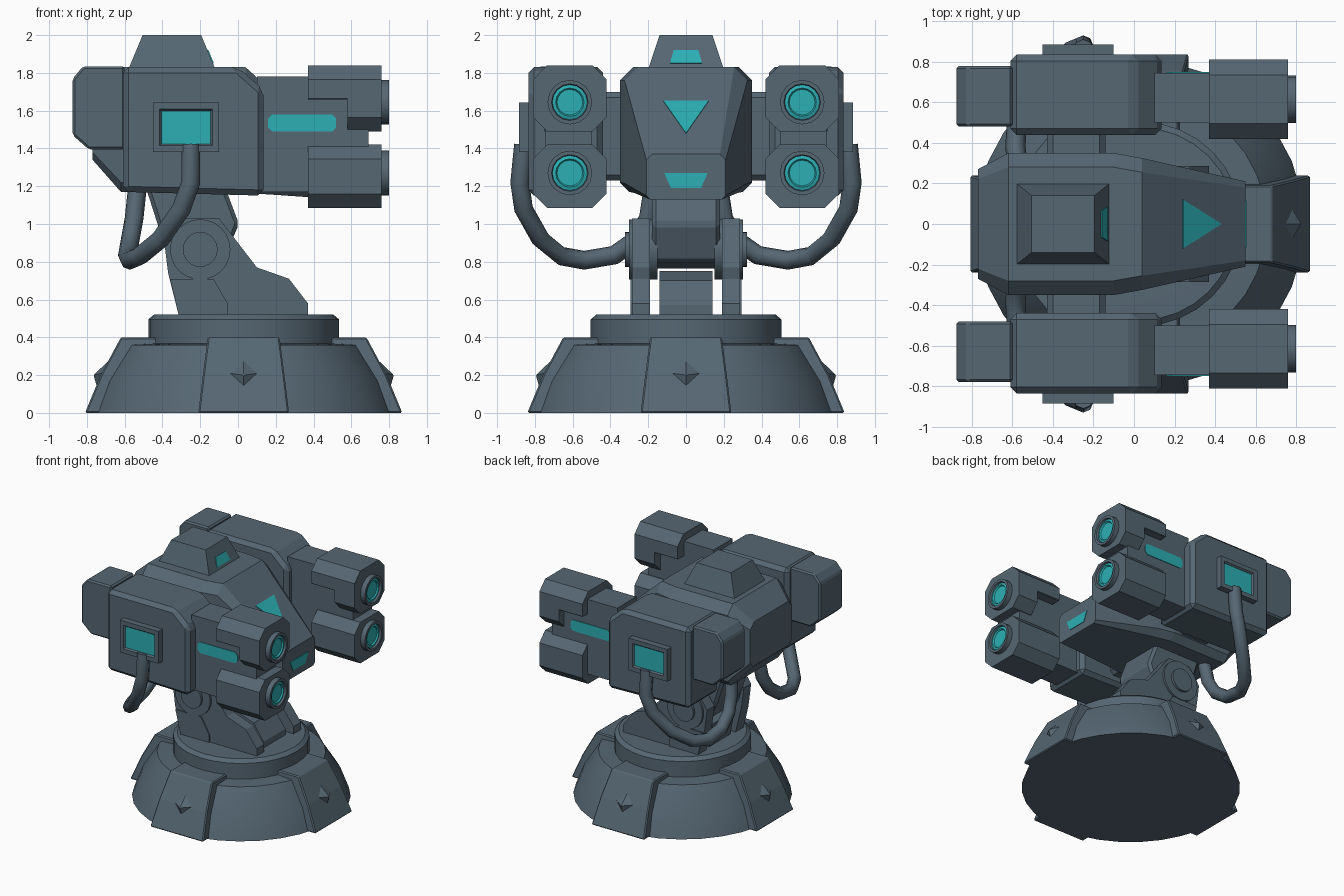
import bpy, bmesh
from math import sin, cos, pi, radians
from mathutils import Vector

if "Cube" in bpy.data.objects:
    bpy.data.objects.remove(bpy.data.objects["Cube"])


def material(name, rgb):
    m = bpy.data.materials.new(name)
    m.diffuse_color = (*rgb, 1)
    m.use_nodes = True
    m.node_tree.nodes["Principled BSDF"].inputs["Base Color"].default_value = m.diffuse_color
    return m


SLATE = material("slate_metal", (0.092, 0.135, 0.172))
TEAL = material("teal_glass", (0.025, 0.43, 0.46))


def loft(name, rings, mat=SLATE, mirror=False, bevel=0, smooth=False):
    """Skin a list of equal-length point rings and cap both ends."""
    bm = bmesh.new()
    vs = [[bm.verts.new(p) for p in r] for r in rings]
    n = len(vs[0])
    for a, b in zip(vs, vs[1:]):
        for i in range(n):
            bm.faces.new((a[i], a[(i + 1) % n], b[(i + 1) % n], b[i]))
    bm.faces.new(vs[0])
    bm.faces.new(vs[-1])
    bmesh.ops.recalc_face_normals(bm, faces=bm.faces)
    me = bpy.data.meshes.new(name)
    bm.to_mesh(me)
    bm.free()
    me.materials.append(mat)
    ob = bpy.data.objects.new(name, me)
    bpy.context.collection.objects.link(ob)
    if smooth:
        bpy.ops.object.select_all(action='DESELECT')
        bpy.context.view_layer.objects.active = ob
        ob.select_set(True)
        bpy.ops.object.shade_smooth_by_angle(angle=radians(32))
    if bevel:
        b = ob.modifiers.new("bevel", 'BEVEL')
        b.width, b.segments, b.limit_method = bevel, 1, 'ANGLE'
    if mirror:
        m = ob.modifiers.new("mirror", 'MIRROR')
        m.use_axis = (False, True, False)
    return ob


def prism_y(name, pts, y0, y1, **kw):
    return loft(name, [[(x, y, z) for x, z in pts] for y in (y0, y1)], **kw)


def rect(x0, x1, z0, z1):
    return [(x0, z0), (x1, z0), (x1, z1), (x0, z1)]


def octagon(x, y0, y1, z0, z1, c, cb=None):
    """Chamfered rectangle in the yz plane (c = top chamfer, cb = bottom)."""
    cb = c if cb is None else cb
    return [(x, y0, z0 + cb), (x, y0 + cb, z0), (x, y1 - cb, z0), (x, y1, z0 + cb),
            (x, y1, z1 - c), (x, y1 - c, z1), (x, y0 + c, z1), (x, y0, z1 - c)]


def lathe(name, axis, centre, profile, sides, **kw):
    """Revolve (position, radius) pairs round an axis through centre."""
    rings = []
    for h, r in profile:
        ring = []
        for i in range(sides):
            u, v = r * cos(2 * pi * i / sides), r * sin(2 * pi * i / sides)
            off = {'x': (h, u, v), 'y': (u, h, v), 'z': (u, v, h)}[axis]
            ring.append(Vector(centre) + Vector(off))
        rings.append(ring)
    return loft(name, rings, smooth=True, **kw)


def plate(name, pts, normal, mat=TEAL, **kw):
    n = Vector(normal).normalized()
    return loft(name, [[Vector(p) + n * d for p in pts] for d in (-0.003, 0.005)], mat, **kw)


# Base: recessed cone, four raised panels with diamond studs, turntable
BX = 0.03
lathe("base_body", 'z', (BX, 0, 0),
      [(0, .81), (.17, .745), (.36, .625), (.37, .45)], 32)
lathe("turntable", 'z', (BX, 0, 0),
      [(.34, .505), (.495, .505), (.52, .475), (.521, .3)], 32)
for k in range(4):
    a = k * pi / 2

    def around(r, t, z):
        return (BX + r * cos(a) - t * sin(a), r * sin(a) + t * cos(a), z)

    loft("base_panel", [[around(*p, z) for p in ((r, -t), (r, t), (.42, t), (.42, -t))]
                        for r, t, z in ((.84, .24, 0), (.757, .216, .2), (.65, .19, .4))],
         bevel=.008)
    stud = [(.70, 0, .29), (.75, .075, .21), (.775, 0, .13), (.75, -.075, .21)]
    tip = Vector((.795, 0, .2))
    loft("diamond_stud", [[around(*p) for p in stud],
                          [around(*tip.lerp(Vector(p), .06)) for p in stud]])

# Yoke, pivot and neck
prism_y("yoke_plate", [(-.31, .5), (-.37, .74), (-.39, .9), (-.3, 1.03), (-.1, 1.03),
                       (.0, .9), (.1, .77), (.27, .71), (.37, .58), (.37, .5)],
        .19, .285, mirror=True)
prism_y("yoke_pad", [(-.31, .5), (-.36, .71), (-.13, .71), (-.055, .58), (-.055, .5)],
        .2, .295, mirror=True)
prism_y("yoke_block", [(-.3, .5), (-.34, .72), (.1, .75), (.24, .7), (.33, .57), (.33, .5)],
        -.14, .14)
prism_y("neck_arm", [(-.33, .76), (-.4, .92), (-.49, 1.2), (-.07, 1.2), (.005, 1.0), (-.08, .8)],
        -.18, .18, bevel=.02)
lathe("pivot_disc", 'y', (-.2, 0, .865), [(.15, .16), (.302, .16)], 24, mirror=True)
lathe("pivot_cap", 'y', (-.2, 0, .865), [(.2, .092), (.322, .092)], 24, mirror=True)

# Head: lofted hull with sloping nose
loft("head", [octagon(x, -w, w, z0, z1, c, cb) for x, w, z0, z1, c, cb in (
    (-.77, .27, 1.34, 1.7, .05, .04), (-.62, .35, 1.17, 1.83, .07, .05),
    (-.1, .35, 1.17, 1.83, .07, .05), (.04, .325, 1.165, 1.83, .07, .05),
    (.55, .21, 1.13, 1.37, .03, .02))])


def slope(x):
    return 1.83 - .902 * (x - .04)


plate("nose_triangle", [(.24, -.12, slope(.24)), (.43, 0, slope(.43)), (.24, .12, slope(.24))],
      (.902, 0, 1))
plate("nose_window", [(.55, -.115, 1.27), (.55, -.08, 1.19), (.55, .08, 1.19), (.55, .115, 1.27)],
      (1, 0, 0))

# Roof hatch
loft("roof_hatch", [[(x0, -w, z), (x1, -w, z), (x1, w, z), (x0, w, z)]
                    for x0, x1, w, z in ((-.58, -.12, .2, 1.82), (-.505, -.195, .14, 2.0))])


def hatch_x(z):
    return -.12 - .075 * (z - 1.82) / .18


plate("hatch_window", [(hatch_x(z), y, z) for y, z in
                       ((-.085, 1.85), (-.065, 1.92), (.065, 1.92), (.085, 1.85))],
      (.18, 0, .075))

# Side pods: body, rear box, connector, front arm
prism_y("pod_body", [(-.61, 1.17), (-.61, 1.83), (.0, 1.83), (.135, 1.71), (.135, 1.15)],
        .44, .835, mirror=True, bevel=.03)
prism_y("pod_rear_box", [(-.875, 1.47), (-.875, 1.77), (-.82, 1.835), (-.6, 1.835),
                         (-.6, 1.395), (-.79, 1.395)], .48, .78, mirror=True, bevel=.012)
prism_y("pod_connector", rect(-.43, -.14, 1.23, 1.7), .3, .47, mirror=True, bevel=.03)
prism_y("pod_front_arm", rect(.1, .69, 1.17, 1.78), .5, .745, mirror=True)
c = .022
plate("pod_slot_window", [(x, .745, z) for x, z in (
    (.16, 1.49 + c), (.16 + c, 1.49), (.52 - c, 1.49), (.52, 1.49 + c),
    (.52, 1.58 - c), (.52 - c, 1.58), (.16 + c, 1.58), (.16, 1.58 - c))], (0, 1, 0), mirror=True)

# Framed side window: frame ring with sunken glass
frame = [[(x, y, z) for x, z in rect(-.45 + i, -.1 - i, 1.38 + i, 1.643 - i)]
         for i, y in ((0, .82), (0, .885), (.035, .885), (.05, .865))]
loft("side_window_frame", frame, mirror=True)
plate("side_window_glass", [(x, .867, z) for x, z in rect(-.406, -.144, 1.424, 1.6)],
      (0, 1, 0), mirror=True)

# Gun housings, muzzles and lenses (upper housing is notched at the rear)
loft("upper_housing_front", [octagon(x, .42, .81, 1.49, 1.84, .075) for x in (.58, .76)],
     mirror=True)
loft("upper_housing_rear", [octagon(x, .42, .81, 1.66, 1.84, .075, .004) for x in (.37, .58)],
     mirror=True)
loft("lower_housing", [octagon(x, .42, .81, 1.085, 1.42, .075) for x in (.37, .76)],
     mirror=True)
for z in (1.645, 1.27):
    at = (0, .615, z)
    lathe("muzzle", 'x', at, [(.7, .118), (.8, .118), (.8, .097), (.775, .09)], 16, mirror=True)
    lathe("lens", 'x', at, [(.77, .093), (.784, .093), (.79, .075), (.779, .068)], 16,
          mat=TEAL, mirror=True)

# Hanging cables from side windows round to the head underside
path = [(-.25, .86, 1.42), (-.25, .88, 1.22), (-.3, .86, 1.08), (-.41, .77, .92),
        (-.52, .66, .83), (-.575, .54, .808), (-.585, .38, .835), (-.57, .26, .92),
        (-.55, .2, 1.03), (-.53, .17, 1.22)]
for s in (1, -1):
    cu = bpy.data.curves.new("cable", 'CURVE')
    cu.dimensions, cu.bevel_depth, cu.bevel_resolution = '3D', .05, 2
    cu.use_fill_caps = True
    sp = cu.splines.new('POLY')
    sp.points.add(len(path) - 1)
    for pt, (x, y, z) in zip(sp.points, path):
        pt.co = (x, s * y, z, 1)
    cu.materials.append(SLATE)
    bpy.context.collection.objects.link(bpy.data.objects.new("cable", cu))
